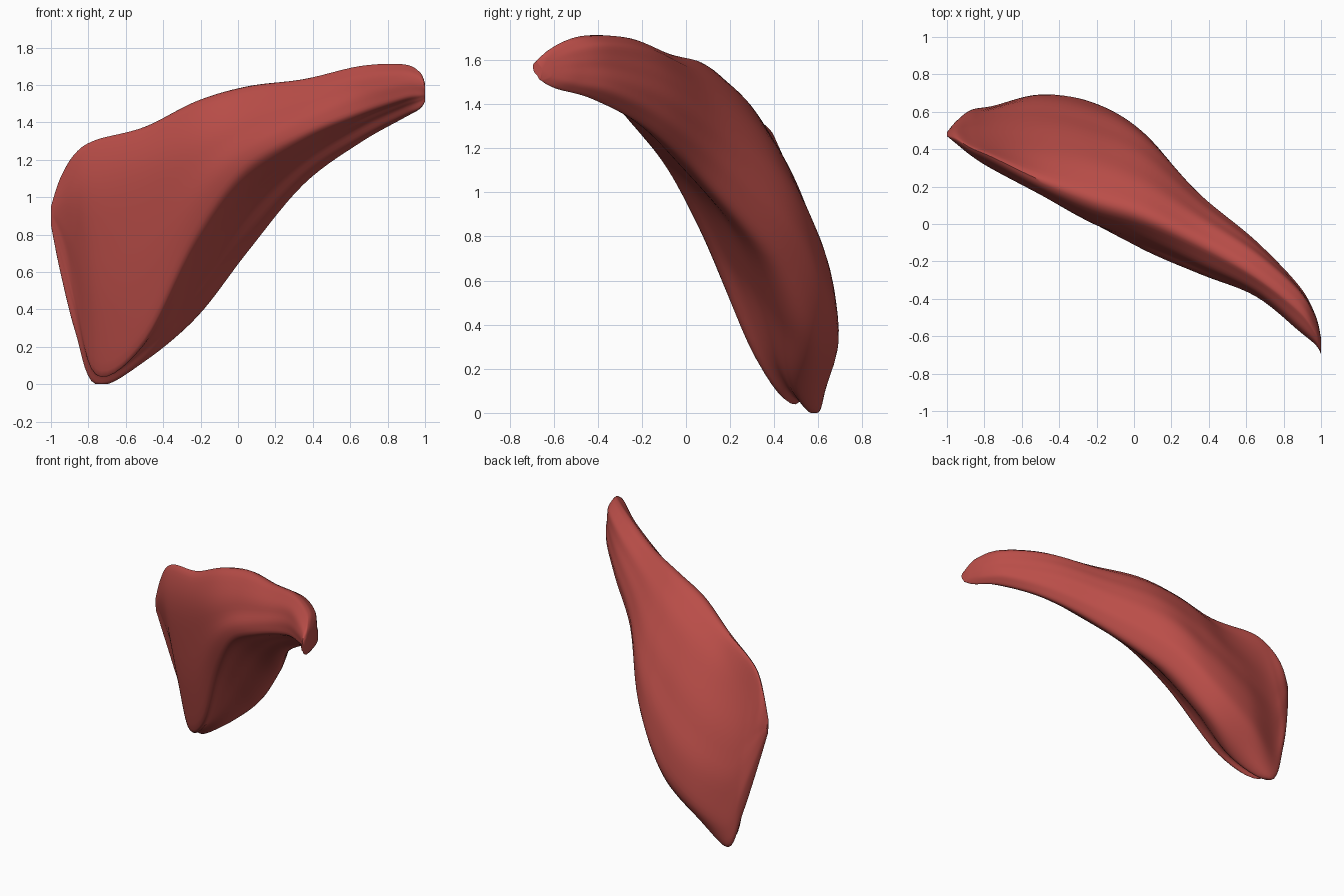
import bpy
import bmesh
import math
from mathutils import Vector

# Remove the default object only
default_cube = bpy.data.objects.get("Cube")
if default_cube:
    bpy.data.objects.remove(default_cube, do_unlink=True)

STEPS_ALONG = 7     # subdivisions between two stations
STEPS_AROUND = 8    # subdivisions between two rails


def catmull(a, b, c, d, t):
    """Smooth interpolation from b to c."""
    return 0.5 * (2 * b + (c - a) * t + (2 * a - 5 * b + 4 * c - d) * t * t
                  + (3 * b - a - 3 * c + d) * t ** 3)


def sample_open(values, position):
    """Value of an open rail at a fractional station position."""
    last = len(values) - 1
    index = min(int(position), last - 1)
    a, b, c, d = (values[max(0, min(last, index + k))] for k in (-1, 0, 1, 2))
    return catmull(a, b, c, d, position - index)


def sample_loop(points, position):
    """Point of a closed section at a fractional rail position."""
    count = len(points)
    index = int(position)
    a, b, c, d = (points[(index + k) % count] for k in (-1, 0, 1, 2))
    return catmull(a, b, c, d, position - index)


# Stations run from the broad inner margin to the narrow outer tip
station_x = [-1, -.95, -.87, -.76, -.5, -.22, .05, .35, .65, .88, .97, 1]
top_z = [.95, 1.1, 1.23, 1.3, 1.37, 1.51, 1.59, 1.63, 1.7, 1.71, 1.67, 1.61]
bottom_z = [.85, .6, .28, 0, .12, .36, .71, 1.07, 1.29, 1.42, 1.47, 1.51]
ridge_height = [.5, .4, .25, .1, .14, .4, .52, .48, .42, .4, .4, .4]

# Depth (y) of each lengthwise rail at the stations
top_y = [.47, .45, .4, .35, .22, .11, .03, -.11, -.28, -.46, -.58, -.64]
front_y = [.47, .43, .37, .3, .16, .0, -.1, -.23, -.37, -.56, -.64, -.69]
ridge_y = [.47, .48, .51, .48, .3, .07, -.12, -.26, -.38, -.56, -.64, -.69]
bottom_y = [.48, .53, .58, .6, .52, .51, .36, .05, -.18, -.42, -.59, -.66]
back_low_y = [.49, .55, .61, .63, .69, .65, .49, .15, -.1, -.33, -.5, -.62]
back_mid_y = [.49, .53, .56, .59, .61, .55, .42, .14, -.1, -.34, -.49, -.61]
back_high_y = [.48, .49, .46, .44, .39, .33, .22, .03, -.16, -.36, -.51, -.62]


def section(position):
    """Closed outline of the belly across one fractional station."""
    def at(rail):
        return sample_open(rail, position)

    x, low, high = at(station_x), at(bottom_z), at(top_z)

    def point(rail, height):
        return Vector((x, at(rail), low + (high - low) * height))

    ridge = point(ridge_y, at(ridge_height))
    bottom = point(bottom_y, 0)
    underside = ridge.lerp(bottom, 0.5)
    return [
        point(top_y, 1),
        point(front_y, 0.75),
        ridge,
        underside,
        bottom,
        point(back_low_y, 0.15),
        point(back_mid_y, 0.5),
        point(back_high_y, 0.85),
    ]


def fibre_offset(around, along):
    """Fine lengthwise strands, fading out at both ends."""
    fade = math.sin(math.pi * along)
    strands = math.sin(around * 9 + 2 * along) + math.sin(around * 5 - 3 * along)
    return 0.003 * fade * strands


def build_muscle_belly():
    mesh = bpy.data.meshes.new("muscle_belly")
    bm = bmesh.new()
    spans = len(station_x) - 1
    ring_count = spans * STEPS_ALONG + 1
    rings = []
    for i in range(ring_count):
        outline = section(i / STEPS_ALONG)
        centre = sum(outline, Vector()) / len(outline)
        ring = []
        for j in range(len(outline) * STEPS_AROUND):
            around = j / STEPS_AROUND
            point = sample_loop(outline, around)
            outward = (point - centre).normalized()
            point = point + outward * fibre_offset(around, i / (ring_count - 1))
            point.z = max(point.z, 0)
            ring.append(bm.verts.new(point))
        rings.append(ring)

    # Skin between neighbouring rings
    for first, second in zip(rings, rings[1:]):
        size = len(first)
        for j in range(size):
            k = (j + 1) % size
            bm.faces.new((first[j], first[k], second[k], second[j]))

    # Both ends closed with fans
    for ring in (rings[0], rings[-1]):
        hub = bm.verts.new(sum((v.co for v in ring), Vector()) / len(ring))
        for j in range(len(ring)):
            bm.faces.new((ring[j], ring[(j + 1) % len(ring)], hub))

    bmesh.ops.recalc_face_normals(bm, faces=bm.faces)
    bm.to_mesh(mesh)
    bm.free()
    belly = bpy.data.objects.new("muscle_belly", mesh)
    bpy.context.collection.objects.link(belly)
    return belly


def flat_material(name, colour):
    material = bpy.data.materials.new(name)
    material.use_nodes = True
    material.diffuse_color = colour
    shader = material.node_tree.nodes["Principled BSDF"]
    shader.inputs["Base Color"].default_value = colour
    return material


muscle_belly = build_muscle_belly()
muscle_belly.data.materials.append(flat_material("muscle red", (.49, .075, .065, 1)))

# Smooth shading
bpy.ops.object.select_all(action="DESELECT")
muscle_belly.select_set(True)
bpy.context.view_layer.objects.active = muscle_belly
bpy.ops.object.shade_smooth_by_angle(angle=math.radians(50))
